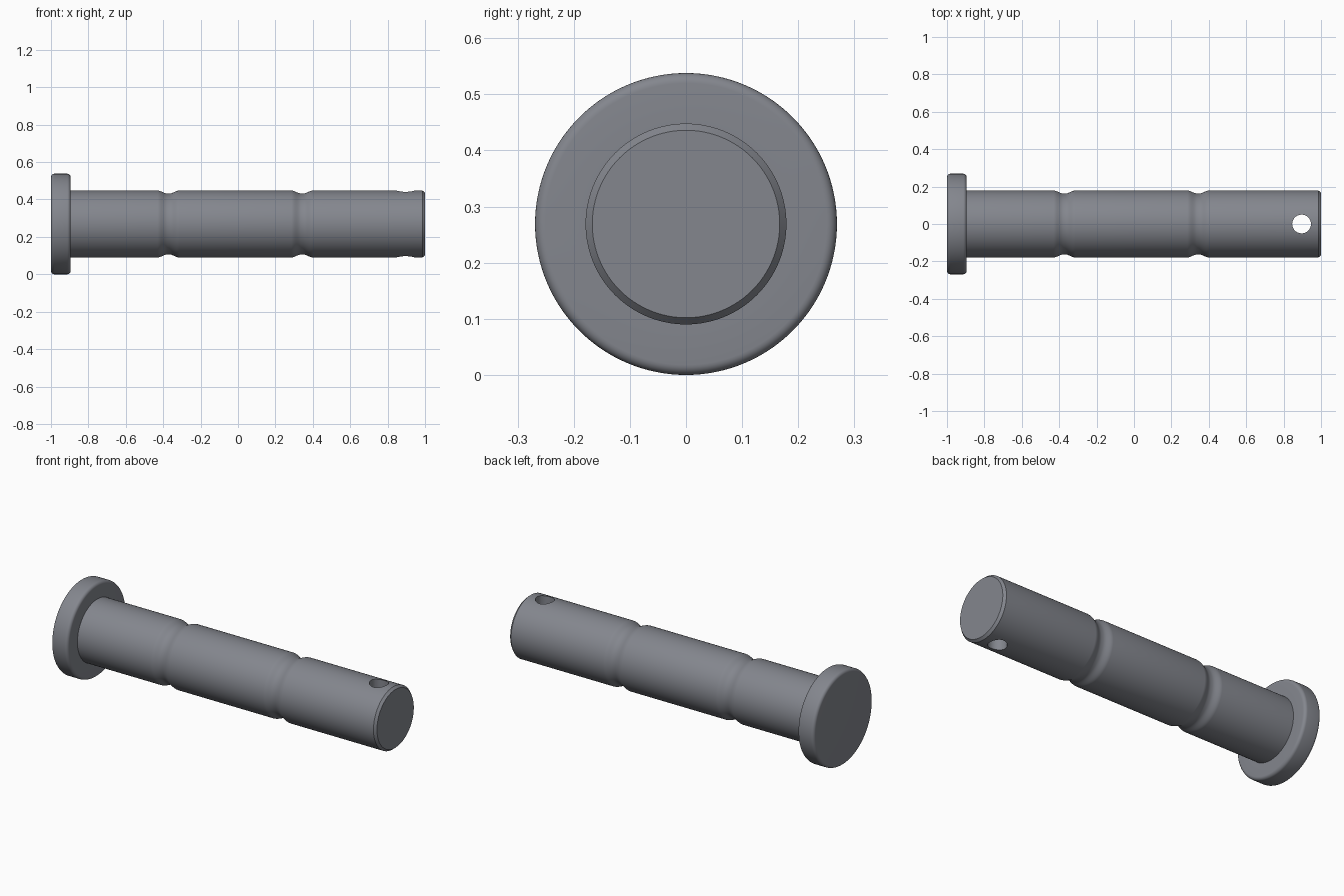
import bpy, bmesh
from math import cos, sin, pi

if "Cube" in bpy.data.objects:
    bpy.data.objects.remove(bpy.data.objects["Cube"])

AXIS_Z = 0.269
SEG = 128


def arc(cx, cr, rad, a0, a1, n=6):
    """Points (x, radius) along a circular arc, angles in degrees."""
    angs = [(a0 + (a1 - a0) * i / n) * pi / 180 for i in range(n + 1)]
    return [(cx + rad * cos(a), cr + rad * sin(a)) for a in angs]


def groove(x, r, half=0.058, depth=0.016, n=16):
    """Soft groove: rounded shoulders blending into a concave floor."""
    pts = []
    for i in range(n + 1):
        t = -1 + 2 * i / n
        s = min(1.0, (1 - abs(t)) / 0.9)
        pts.append((x + half * t, r - depth * (s * s * (3 - 2 * s))))
    return pts


# Half profile of the whole pin: head, grooved shank, chamfered tip
HEAD, SHANK, F = 0.269, 0.179, 0.018
profile = [(-1, 0)]
profile += arc(-1 + F, HEAD - F, F, 180, 90)
profile += arc(-0.895 - F, HEAD - F, F, 90, 0)
profile += [(-0.895, SHANK)]
profile += groove(-0.372, SHANK) + groove(0.343, SHANK)
profile += [(0.986, SHANK), (1, 0.167), (1, 0)]

# Revolve the profile around the x axis
bm = bmesh.new()
verts = [bm.verts.new((x, 0, r)) for x, r in profile]
edges = [bm.edges.new(p) for p in zip(verts, verts[1:])]
bmesh.ops.spin(bm, geom=verts + edges, cent=(0, 0, 0), axis=(1, 0, 0),
               angle=2 * pi, steps=SEG, use_duplicate=False)
bmesh.ops.remove_doubles(bm, verts=bm.verts, dist=1e-5)
bmesh.ops.recalc_face_normals(bm, faces=bm.faces)
mesh = bpy.data.meshes.new("clevis_pin")
bm.to_mesh(mesh)
bm.free()
pin = bpy.data.objects.new("clevis_pin", mesh)
pin.location.z = AXIS_Z
bpy.context.collection.objects.link(pin)

# Dark steel colour
steel = bpy.data.materials.new("dark_steel")
steel.diffuse_color = (0.23, 0.24, 0.27, 1)
steel.use_nodes = True
steel.node_tree.nodes["Principled BSDF"].inputs["Base Color"].default_value = steel.diffuse_color
mesh.materials.append(steel)

# Cross hole through the tip
bpy.ops.mesh.primitive_cylinder_add(vertices=48, radius=0.05, depth=0.6,
                                    location=(0.896, 0, AXIS_Z))
cutter = bpy.context.object
cutter.name = "hole_cutter"
cutter.hide_render = True
cutter.data.materials.append(steel)
mod = pin.modifiers.new("cross_hole", "BOOLEAN")
mod.operation = "DIFFERENCE"
mod.solver = "EXACT"
mod.object = cutter

bpy.ops.object.select_all(action="DESELECT")
pin.select_set(True)
bpy.context.view_layer.objects.active = pin
bpy.ops.object.modifier_apply(modifier=mod.name)
bpy.data.objects.remove(cutter)
bpy.ops.object.shade_smooth_by_angle(angle=pi / 6)
